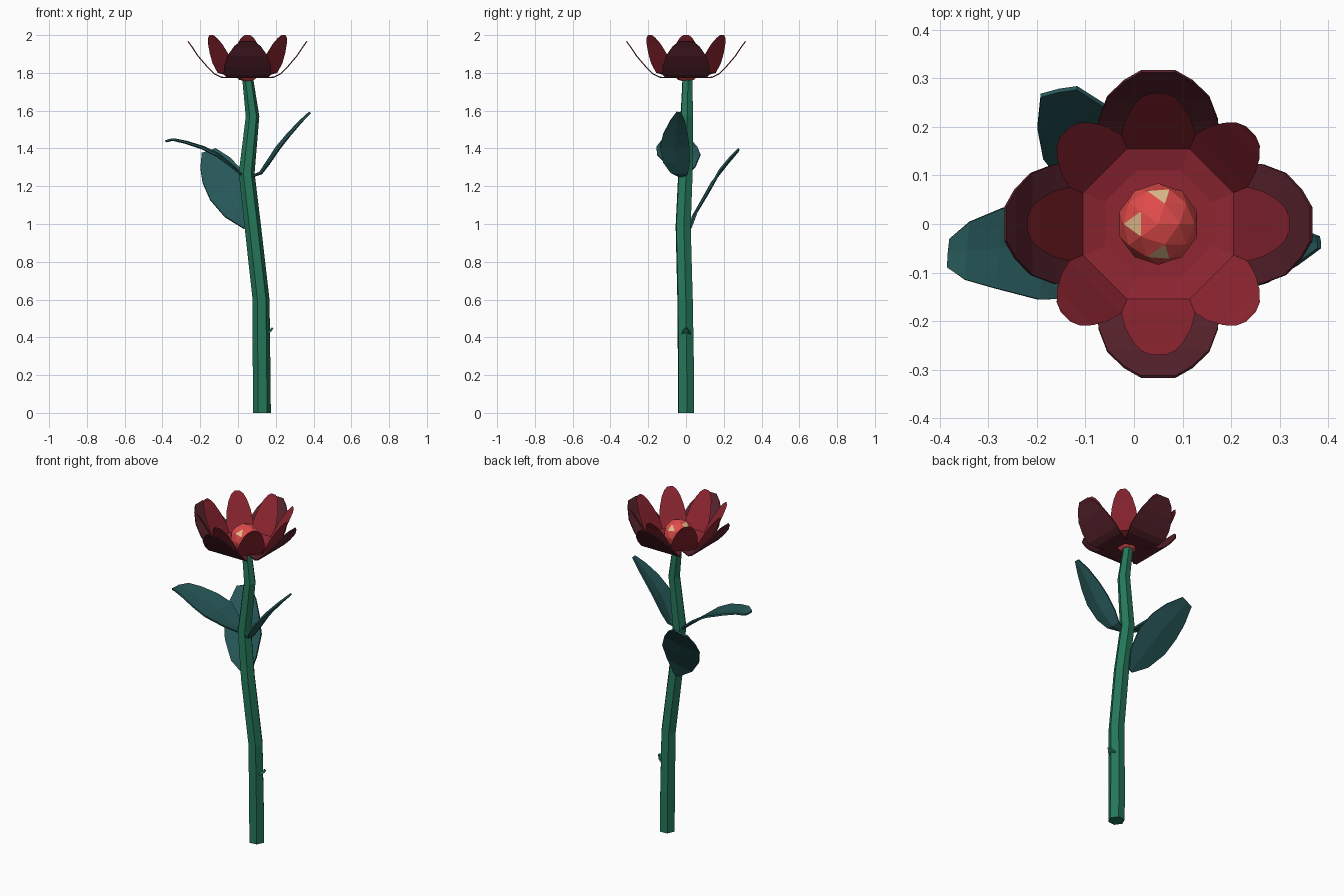
import bpy, bmesh, math
from mathutils import Vector

if "Cube" in bpy.data.objects:
    bpy.data.objects.remove(bpy.data.objects["Cube"])


def material(name, rgb):
    m = bpy.data.materials.new(name)
    m.diffuse_color = (*rgb, 1)
    m.use_nodes = True
    m.node_tree.nodes["Principled BSDF"].inputs["Base Color"].default_value = m.diffuse_color
    return m


GREEN = material("stem green", (0.018, 0.185, 0.10))
TEAL = material("leaf teal", (0.020, 0.095, 0.098))
MAROON = material("dark maroon", (0.095, 0.016, 0.025))
RED = material("petal red", (0.27, 0.019, 0.031))
CORAL = material("coral centre", (0.75, 0.07, 0.07))
TAN = material("pale tan", (0.75, 0.50, 0.26))


def finish(name, bm, *mats):
    me = bpy.data.meshes.new(name)
    bm.to_mesh(me)
    bm.free()
    for m in mats:
        me.materials.append(m)
    ob = bpy.data.objects.new(name, me)
    bpy.context.collection.objects.link(ob)
    return ob


def blade(name, spine, side, widths, mat, cup=0.0, thick=0.0):
    """Strip of faces along a spine, three points across; edges lifted by cup."""
    bm = bmesh.new()
    side = Vector(side).normalized()
    pts = [Vector(p) for p in spine]
    up = side.cross(pts[-1] - pts[0]).normalized()
    wmax = max(widths)
    rows = []
    for p, w in zip(pts, widths):
        rows.append([bm.verts.new(p + side * w * k + up * cup * abs(k) * w / wmax)
                     for k in (-1, 0, 1)])
    for a, b in zip(rows, rows[1:]):
        for j in (0, 1):
            bm.faces.new((a[j], a[j + 1], b[j + 1], b[j]))
    ob = finish(name, bm, mat)
    if thick:
        s = ob.modifiers.new("thickness", 'SOLIDIFY')
        s.thickness = thick
        s.offset = 0
    return ob


# stem: bent six-sided tube (x, y, z, radius)
path = [(0.127, 0, 0, 0.047), (0.125, 0, 0.21, 0.047), (0.122, -0.005, 0.6, 0.045),
        (0.078, -0.015, 0.99, 0.044), (0.046, -0.003, 1.27, 0.042),
        (0.077, 0.004, 1.57, 0.036), (0.05, 0.008, 1.78, 0.029)]
bm = bmesh.new()
rings = [[bm.verts.new((x + r * math.cos(math.radians(5 + 60 * i)),
                        y + r * math.sin(math.radians(5 + 60 * i)), z)) for i in range(6)]
         for x, y, z, r in path]
for a, b in zip(rings, rings[1:]):
    for i in range(6):
        j = (i + 1) % 6
        bm.faces.new((a[i], a[j], b[j], b[i]))
bm.faces.new(rings[0][::-1])
bm.faces.new(rings[-1])
finish("stem", bm, GREEN)

# small thorn on the right of the stem
blade("thorn", [(0.15, 0.0, 0.42), (0.168, 0.0, 0.43), (0.183, 0.0, 0.45)],
      (0, -1, 0), [0.025, 0.018, 0.004], GREEN, thick=0.012)

# leaves
blade("left_leaf",
      [(0.02, -0.01, 1.26), (-0.03, -0.02, 1.30), (-0.11, -0.038, 1.36),
       (-0.19, -0.048, 1.40), (-0.28, -0.05, 1.43), (-0.345, -0.055, 1.445),
       (-0.383, -0.06, 1.437)],
      (0.08, 1, 0), [0.02, 0.07, 0.115, 0.108, 0.083, 0.06, 0.03],
      TEAL, cup=0.008, thick=0.01)
blade("right_leaf",
      [(0.07, -0.02, 1.25), (0.125, -0.035, 1.268), (0.165, -0.05, 1.32),
       (0.22, -0.06, 1.40), (0.275, -0.055, 1.47), (0.335, -0.045, 1.54),
       (0.382, -0.038, 1.59)],
      (0.08, -1, 0), [0.015, 0.045, 0.07, 0.078, 0.065, 0.04, 0.012],
      TEAL, cup=0.012, thick=0.01)
blade("back_leaf",
      [(0.045, 0.025, 0.98), (0.005, 0.055, 1.06), (-0.04, 0.115, 1.16),
       (-0.085, 0.165, 1.25), (-0.12, 0.22, 1.32), (-0.155, 0.275, 1.385)],
      (0.87, 0.18, 0.29), [0.015, 0.08, 0.115, 0.11, 0.085, 0.04],
      TEAL, cup=0.008, thick=0.01)


# petals: profile of (radius, height, half width) turned around the flower axis
def petals(name, count, profile, mat, thick):
    for n in range(count):
        a = 2 * math.pi * n / count
        c, s = math.cos(a), math.sin(a)
        blade(f"{name}_{n + 1}", [(0.05 + r * c, r * s, z) for r, z, w in profile],
              (s, -c, 0), [w for r, z, w in profile], mat, thick=thick)


petals("outer_petal", 4,
       [(0.01, 1.775, 0.03), (0.08, 1.775, 0.075), (0.14, 1.777, 0.11),
        (0.175, 1.795, 0.126), (0.215, 1.835, 0.123), (0.262, 1.89, 0.105),
        (0.295, 1.94, 0.07), (0.315, 1.967, 0.035)], MAROON, 0.006)
petals("inner_petal", 8,
       [(0.0, 1.785, 0.005), (0.11, 1.787, 0.046), (0.155, 1.80, 0.068),
        (0.185, 1.85, 0.076), (0.215, 1.905, 0.068), (0.243, 1.955, 0.052),
        (0.262, 1.985, 0.034), (0.27, 2.0, 0.015)], RED, 0)

# flower centre: faceted ball with three pale patches
bm = bmesh.new()
bmesh.ops.create_icosphere(bm, subdivisions=2, radius=0.084)
spots = [Vector(v).normalized() for v in ((0, 0.055, 0.06), (-0.055, -0.01, 0.06), (0, -0.055, 0.06))]
for d in spots:
    best = max(bm.faces, key=lambda f: f.normal.dot(d))
    best.material_index = 1
bmesh.ops.translate(bm, verts=bm.verts, vec=(0.05, 0, 1.835))
finish("flower_centre", bm, CORAL, TAN)
